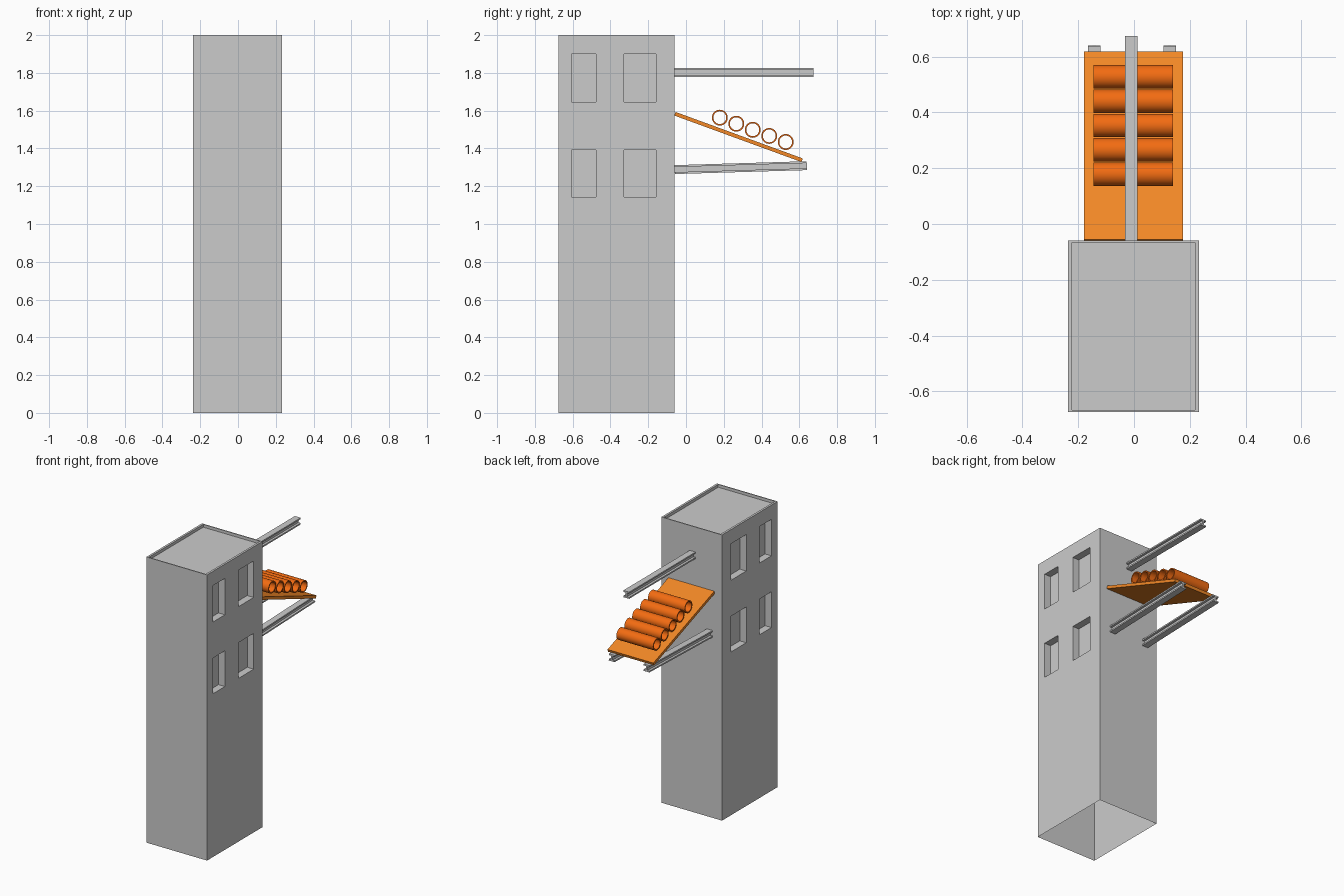
import bpy, bmesh, math
from mathutils import Matrix, Vector

if "Cube" in bpy.data.objects:
    bpy.data.objects.remove(bpy.data.objects["Cube"])


def material(name, color):
    m = bpy.data.materials.new(name)
    m.diffuse_color = color
    m.use_nodes = True
    m.node_tree.nodes["Principled BSDF"].inputs["Base Color"].default_value = m.diffuse_color
    return m


def finish(bm, name, mat=None):
    me = bpy.data.meshes.new(name)
    bm.to_mesh(me)
    bm.free()
    ob = bpy.data.objects.new(name, me)
    bpy.context.collection.objects.link(ob)
    if mat:
        me.materials.append(mat)
    return ob


def box(bm, size, centre):
    m = Matrix.Translation(centre) @ Matrix.Diagonal((*size, 1))
    return bmesh.ops.create_cube(bm, size=1, matrix=m)


board_mat = material("board_orange", (0.9, 0.25, 0.02, 1))
pipe_mat = material("pipe_orange", (0.9, 0.15, 0.006, 1))

# Tower shell: open underneath, sunken roof behind a thin parapet
WALL_Y = -0.06
bm = bmesh.new()
box(bm, (0.47, 0.615, 2), (-0.002, -0.3675, 1))
bmesh.ops.delete(bm, geom=[f for f in bm.faces if f.normal.z < -0.9], context='FACES_ONLY')
roof = [f for f in bm.faces if f.normal.z > 0.9]
bmesh.ops.inset_individual(bm, faces=roof, thickness=0.01)
for v in roof[0].verts:
    v.co.x -= math.copysign(0.008, v.co.x)
bmesh.ops.inset_individual(bm, faces=roof, thickness=0, depth=-0.02)

# Recessed windows on both sides
win_y = [(-0.607, -0.477), (-0.328, -0.159)]
win_z = [(1.143, 1.393), (1.645, 1.9)]
cuts = [((0, y, 0), (0, 1, 0)) for p in win_y for y in p]
cuts += [((0, 0, z), (0, 0, 1)) for p in win_z for z in p]
for co, no in cuts:
    bmesh.ops.bisect_plane(bm, geom=bm.verts[:] + bm.edges[:] + bm.faces[:],
                           plane_co=co, plane_no=no)
bm.normal_update()


def inside(value, spans):
    return any(a < value < b for a, b in spans)


panes = []
for f in bm.faces:
    c = f.calc_center_median()
    if abs(f.normal.x) > 0.9 and inside(c.y, win_y) and inside(c.z, win_z):
        panes.append(f)
bmesh.ops.inset_individual(bm, faces=panes, thickness=0, depth=-0.05)
finish(bm, "tower")


# I-beams sticking out of the back wall
def i_beam(name, x, z, length, tilt, w=0.045, h=0.047, flange=0.01, web=0.012):
    a, b, t, s = w / 2, h / 2, h / 2 - flange, web / 2
    half = [(a, -b), (a, -t), (s, -t), (s, t), (a, t), (a, b)]
    outline = half + [(-px, pz) for px, pz in reversed(half)]
    bm = bmesh.new()
    face = bm.faces.new([bm.verts.new((px, 0, pz)) for px, pz in outline])
    ext = bmesh.ops.extrude_face_region(bm, geom=[face])["geom"]
    bmesh.ops.translate(bm, vec=(0, length, 0),
                        verts=[g for g in ext if isinstance(g, bmesh.types.BMVert)])
    bmesh.ops.recalc_face_normals(bm, faces=bm.faces[:])
    ob = finish(bm, name)
    ob.location = (x, WALL_Y, z)
    ob.rotation_euler.x = tilt


i_beam("top_beam", -0.0095, 1.802, 0.735, 0)
for side, x in (("left", -0.1425), ("right", 0.1275)):
    i_beam("lower_beam_" + side, x, 1.288, 0.7, math.radians(1.7))

# Sloping board
slope = math.atan2(-0.246, 0.673)
upper, lower = Vector((-0.0025, -0.055, 1.593)), Vector((-0.0025, 0.618, 1.347))
bm = bmesh.new()
box(bm, (0.355, (lower - upper).length, 0.02), (0, 0, -0.01))
board = finish(bm, "sloping_board", board_mat)
board.location = (upper + lower) / 2
board.rotation_euler.x = slope

# Row of hollow pipes above the board
N, R_OUT, R_IN, HALF = 32, 0.042, 0.034, 0.1425
for i in range(5):
    bm = bmesh.new()
    section = [(-HALF, R_OUT), (HALF, R_OUT), (HALF, R_IN), (-HALF, R_IN)]
    rings = []
    for px, r in section:
        rings.append([bm.verts.new((px, r * math.cos(2 * math.pi * k / N),
                                    r * math.sin(2 * math.pi * k / N))) for k in range(N)])
    for j in range(4):
        p, q = rings[j], rings[(j + 1) % 4]
        for k in range(N):
            n = (k + 1) % N
            bm.faces.new((p[k], q[k], q[n], p[n]))
    bmesh.ops.recalc_face_normals(bm, faces=bm.faces[:])
    pipe = finish(bm, f"pipe_{i + 1}", pipe_mat)
    pipe.location = (-0.0025, 0.179 + 0.0872 * i, 1.563 - 0.0322 * i)
    bpy.ops.object.select_all(action='DESELECT')
    pipe.select_set(True)
    bpy.context.view_layer.objects.active = pipe
    bpy.ops.object.shade_smooth_by_angle(angle=math.radians(40))
